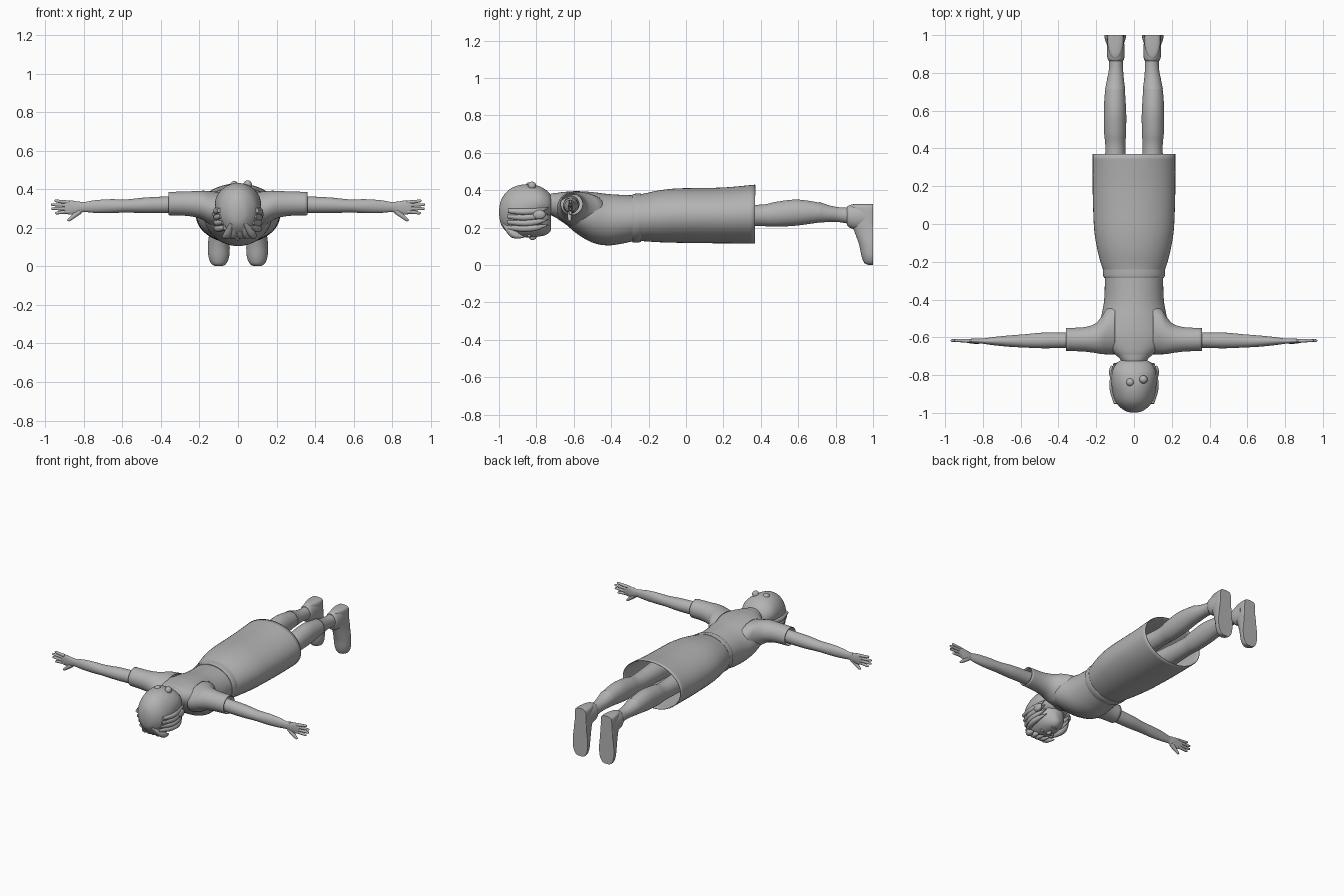
import bpy
import bmesh
import math
from mathutils import Vector

if "Cube" in bpy.data.objects:
    bpy.data.objects.remove(bpy.data.objects["Cube"], do_unlink=True)

grey = bpy.data.materials.new("plain grey")
grey.use_nodes = True
grey.diffuse_color = (0.45, 0.45, 0.45, 1)
grey.node_tree.nodes["Principled BSDF"].inputs["Base Color"].default_value = grey.diffuse_color


def finish(bm, name, angle=50):
    """Turn a bmesh into a smooth shaded grey object."""
    bmesh.ops.recalc_face_normals(bm, faces=bm.faces)
    mesh = bpy.data.meshes.new(name)
    bm.to_mesh(mesh)
    bm.free()
    mesh.materials.append(grey)
    obj = bpy.data.objects.new(name, mesh)
    bpy.context.collection.objects.link(obj)
    bpy.ops.object.select_all(action='DESELECT')
    obj.select_set(True)
    bpy.context.view_layer.objects.active = obj
    bpy.ops.object.shade_smooth_by_angle(angle=math.radians(angle))
    return obj


def spline(rows, steps):
    """Catmull-Rom interpolation through rows of numbers."""
    rows = [Vector(r) for r in rows]
    out = []
    for i in range(len(rows) - 1):
        b, c = rows[i], rows[i + 1]
        a = rows[max(i - 1, 0)]
        d = rows[min(i + 2, len(rows) - 1)]
        for k in range(steps):
            t = k / steps
            out.append(b + (c - a) * t / 2
                       + (a * 2 - b * 5 + c * 4 - d) * t * t / 2
                       + (b * 3 - a - c * 3 + d) * t ** 3 / 2)
    return out + [rows[-1]]


def skin(bm, rings, caps):
    """Bridge rings of points with quads and optionally close the ends."""
    loops = [[bm.verts.new(p) for p in ring] for ring in rings]
    count = len(loops[0])
    for lower, upper in zip(loops, loops[1:]):
        for i in range(count):
            j = (i + 1) % count
            bm.faces.new((lower[i], lower[j], upper[j], upper[i]))
    if caps:
        bm.faces.new(loops[0])
        bm.faces.new(loops[-1])


def loft(name, axis, rows, side=1, caps=True, steps=4, segments=36, sole=None):
    """Rows hold a station on the axis, then low and high limits of the other two axes."""
    rings = []
    for s, ulo, uhi, vlo, vhi in spline(rows, steps):
        ring = []
        for i in range(segments):
            a = math.tau * i / segments
            u = (ulo + uhi) / 2 + (uhi - ulo) / 2 * math.cos(a)
            v = (vlo + vhi) / 2 + (vhi - vlo) / 2 * math.sin(a)
            x, y, z = {'x': (s, u, v), 'y': (u, s, v), 'z': (u, v, s)}[axis]
            if sole is not None:
                y = min(y, sole)
            ring.append((side * x, y, z))
        rings.append(ring)
    bm = bmesh.new()
    skin(bm, rings, caps)
    return finish(bm, name)


def body(name, rows, caps=True):
    """Loft along y that is symmetric in x: y, half width, bottom, top."""
    return loft(name, 'y', [(y, -w, w, lo, hi) for y, w, lo, hi in rows], caps=caps, segments=48)


def tube(name, points, radii, side=1, segments=10):
    """Tapered round strand through a few points."""
    path = spline([(side * x, y, z, r) for (x, y, z), r in zip(points, radii)], 4)
    centres = [Vector(p[:3]) for p in path]
    rings = []
    for i, p in enumerate(path):
        ahead = centres[min(i + 1, len(path) - 1)] - centres[max(i - 1, 0)]
        turn = ahead.to_track_quat('Z', 'Y')
        rings.append([centres[i] + turn @ Vector((math.cos(a), math.sin(a), 0)) * p[3]
                      for a in (math.tau * k / segments for k in range(segments))])
    bm = bmesh.new()
    skin(bm, rings, True)
    return finish(bm, name)


def ball(name, centre, size):
    bm = bmesh.new()
    bmesh.ops.create_uvsphere(bm, u_segments=20, v_segments=12, radius=1)
    for v in bm.verts:
        v.co = Vector(c + s * w for c, s, w in zip(centre, size, v.co))
    return finish(bm, name)


# Shirt body, waistband and open skirt
body("shirt", [(-.725, .06, .285, .365), (-.69, .1, .25, .385), (-.64, .15, .215, .392),
               (-.58, .18, .165, .395), (-.5, .175, .12, .39), (-.42, .16, .105, .38),
               (-.34, .155, .115, .375), (-.25, .155, .135, .372)])
body("waistband", [(-.285, .158, .122, .378), (-.275, .163, .12, .381),
                   (-.255, .165, .12, .382), (-.24, .165, .125, .382)])
skirt = body("skirt", [(-.26, .155, .13, .376), (-.22, .172, .127, .383), (-.14, .193, .122, .4),
                       (-.04, .21, .119, .41), (.1, .217, .117, .412), (.22, .219, .116, .416),
                       (.37, .219, .115, .43)], caps=False)
shell = skirt.modifiers.new("cloth", 'SOLIDIFY')
shell.thickness = .004

# Neck, collar, face and hair
body("neck", [(-.79, .055, .25, .375), (-.74, .05, .265, .37), (-.67, .06, .26, .375)])
body("collar", [(-.735, .06, .27, .375), (-.72, .07, .265, .382), (-.69, .095, .25, .386)], caps=False)
body("face", [(-.96, .04, .19, .3), (-.92, .08, .16, .32), (-.85, .096, .148, .35),
              (-.79, .09, .152, .35), (-.745, .06, .163, .33), (-.722, .025, .185, .27)])
body("hair_cap", [(-.999, .012, .265, .3), (-.988, .05, .215, .35), (-.95, .092, .17, .4),
                  (-.9, .112, .16, .425), (-.84, .119, .2, .432), (-.78, .115, .24, .42),
                  (-.735, .09, .26, .39), (-.715, .055, .28, .36)])
ball("nose", (0, -.82, .148), (.012, .02, .014))
ball("mouth", (0, -.768, .16), (.025, .006, .006))
for name, x, y, z in (("right_hair_bead", -.02, -.838, .42), ("left_hair_bead", .05, -.823, .424)):
    ball(name, (x, y, z), (.022, .022, .022))
for i in range(5):
    x = (i - 2) * .032
    tube(f"fringe_lock_{i}", [(x * .5, -.975, .225), (x + .01, -.92, .165), (x * 1.3, -.865, .15)],
         (.012, .022, .003))

for label, side in (("left", 1), ("right", -1)):
    # Head details
    ball(label + "_eye", (side * .04, -.838, .156), (.016, .01, .008))
    ball(label + "_ear", (side * .118, -.785, .27), (.014, .035, .025))
    for i in range(4):
        z = .2 + i * .03
        tube(f"{label}_side_lock_{i}", [(.065 + i * .01, -.95, z), (.1 + i * .004, -.87, z - .005),
                                        (.108, -.8, z), (.088 + i * .006, -.735, z + .015)],
             (.012, .018, .016, .002), side)

    # Flared sleeve and arm
    sleeve = loft(label + "_sleeve", 'x',
                  [(.1, -.69, -.42, .2, .385), (.145, -.69, -.45, .215, .39),
                   (.175, -.688, -.495, .235, .392), (.21, -.682, -.53, .252, .391),
                   (.27, -.675, -.547, .262, .388), (.36, -.672, -.55, .265, .386)],
                  side, caps=False)
    sleeve.modifiers.new("cloth", 'SOLIDIFY').thickness = .004
    loft(label + "_arm", 'x',
         [(.24, -.655, -.57, .28, .37), (.36, -.656, -.574, .277, .363), (.48, -.658, -.575, .276, .357),
          (.58, -.654, -.584, .279, .347), (.66, -.65, -.59, .276, .348), (.74, -.642, -.598, .277, .343),
          (.8, -.634, -.606, .282, .333), (.83, -.632, -.606, .275, .338)], side)
    loft(label + "_palm", 'x',
         [(.8, -.632, -.607, .283, .332), (.83, -.632, -.606, .272, .336),
          (.87, -.63, -.608, .268, .342), (.9, -.627, -.61, .276, .338)], side)
    for i, (reach, start, end) in enumerate(((.952, .332, .34), (.97, .316, .32),
                                             (.968, .299, .299), (.948, .283, .276))):
        tube(f"{label}_finger_{i}", [(.875, -.619, start), (.92, -.617, (start + end) / 2),
                                     (reach - .006, -.617, end), (reach, -.617, end)],
             (.01, .009, .007, .002), side)
    tube(label + "_thumb", [(.82, -.62, .285), (.85, -.622, .262), (.878, -.622, .24), (.883, -.622, .235)],
         (.014, .012, .008, .002), side)

    # Bare leg, sock and shoe with a flat sole
    loft(label + "_leg", 'y',
         [(.1, .03, .17, .2, .34), (.38, .045, .152, .208, .322), (.48, .042, .158, .205, .338),
          (.58, .041, .16, .21, .35), (.66, .045, .157, .22, .343), (.73, .05, .15, .23, .33)], side)
    loft(label + "_sock", 'y',
         [(.715, .047, .153, .226, .337), (.77, .054, .142, .231, .318), (.83, .058, .132, .228, .308),
          (.92, .058, .134, .21, .308)], side)
    loft(label + "_shoe_collar", 'y',
         [(.862, .06, .132, .212, .312), (.875, .052, .14, .2, .32), (.91, .05, .144, .19, .324),
          (.96, .052, .142, .19, .325)], side)
    loft(label + "_shoe", 'z',
         [(.001, .085, .115, .975, 1.02), (.012, .062, .137, .953, 1.03), (.05, .046, .153, .938, 1.05),
          (.11, .043, .156, .925, 1.07), (.18, .05, .148, .9, 1.08), (.24, .053, .143, .876, 1.08),
          (.3, .054, .141, .87, 1.08), (.32, .062, .134, .876, 1.06), (.326, .08, .115, .9, 1.03)],
         side, sole=1)
